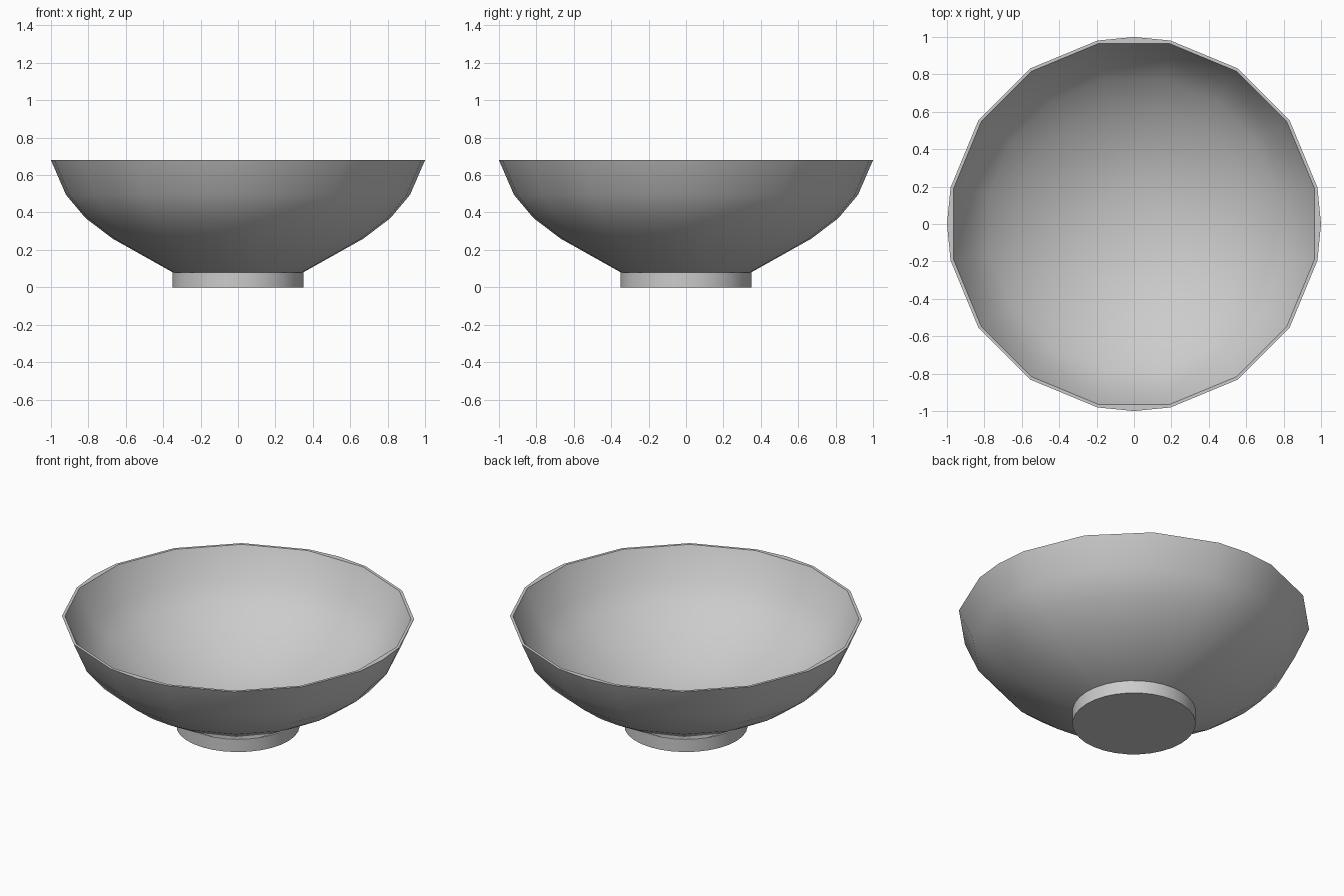
import bpy, bmesh
from math import cos, sin, radians

if "Cube" in bpy.data.objects:
    bpy.data.objects.remove(bpy.data.objects["Cube"])

# sixteen facets offset by half a step, plus one extra point on each axis
ANGLES = sorted([11.25 + 22.5 * i for i in range(16)] + [0, 90, 180, 270])
FLAT = cos(radians(11.25))


def ring(bm, r, z, inner=False):
    verts = []
    for a in ANGLES:
        # the inside keeps flat chords where the outside has axis points
        rr = r * FLAT if inner and a % 90 == 0 else r
        verts.append(bm.verts.new((rr * cos(radians(a)), rr * sin(radians(a)), z)))
    return verts


def smooth(obj, angle):
    bpy.ops.object.select_all(action='DESELECT')
    obj.select_set(True)
    bpy.context.view_layer.objects.active = obj
    bpy.ops.object.shade_smooth_by_angle(angle=radians(angle))


# bowl shell: outer profile up to the rim, inner profile back down
outer = [(0.34, 0.075), (0.67, 0.26), (0.815, 0.37), (0.92, 0.495), (1.0, 0.68)]
inner = [(0.983, 0.68), (0.90, 0.50), (0.79, 0.385), (0.645, 0.28),
         (0.42, 0.165), (0.2, 0.115)]
bm = bmesh.new()
rings = [ring(bm, r, z) for r, z in outer] + [ring(bm, r, z, True) for r, z in inner]
n = len(ANGLES)
for lo, hi in zip(rings, rings[1:]):
    for i in range(n):
        j = (i + 1) % n
        bm.faces.new((lo[i], lo[j], hi[j], hi[i]))
bm.faces.new(rings[0][::-1])
centre = bm.verts.new((0, 0, 0.1))
for i in range(n):
    bm.faces.new((rings[-1][i], rings[-1][(i + 1) % n], centre))
bmesh.ops.recalc_face_normals(bm, faces=bm.faces)
mesh = bpy.data.meshes.new("bowl")
bm.to_mesh(mesh)
bm.free()
bowl = bpy.data.objects.new("bowl", mesh)
bpy.context.collection.objects.link(bowl)
smooth(bowl, 40)

# round foot
bpy.ops.mesh.primitive_cylinder_add(vertices=32, radius=0.35, depth=0.08,
                                    location=(0, 0, 0.04))
foot = bpy.context.object
foot.name = "foot"
smooth(foot, 40)
